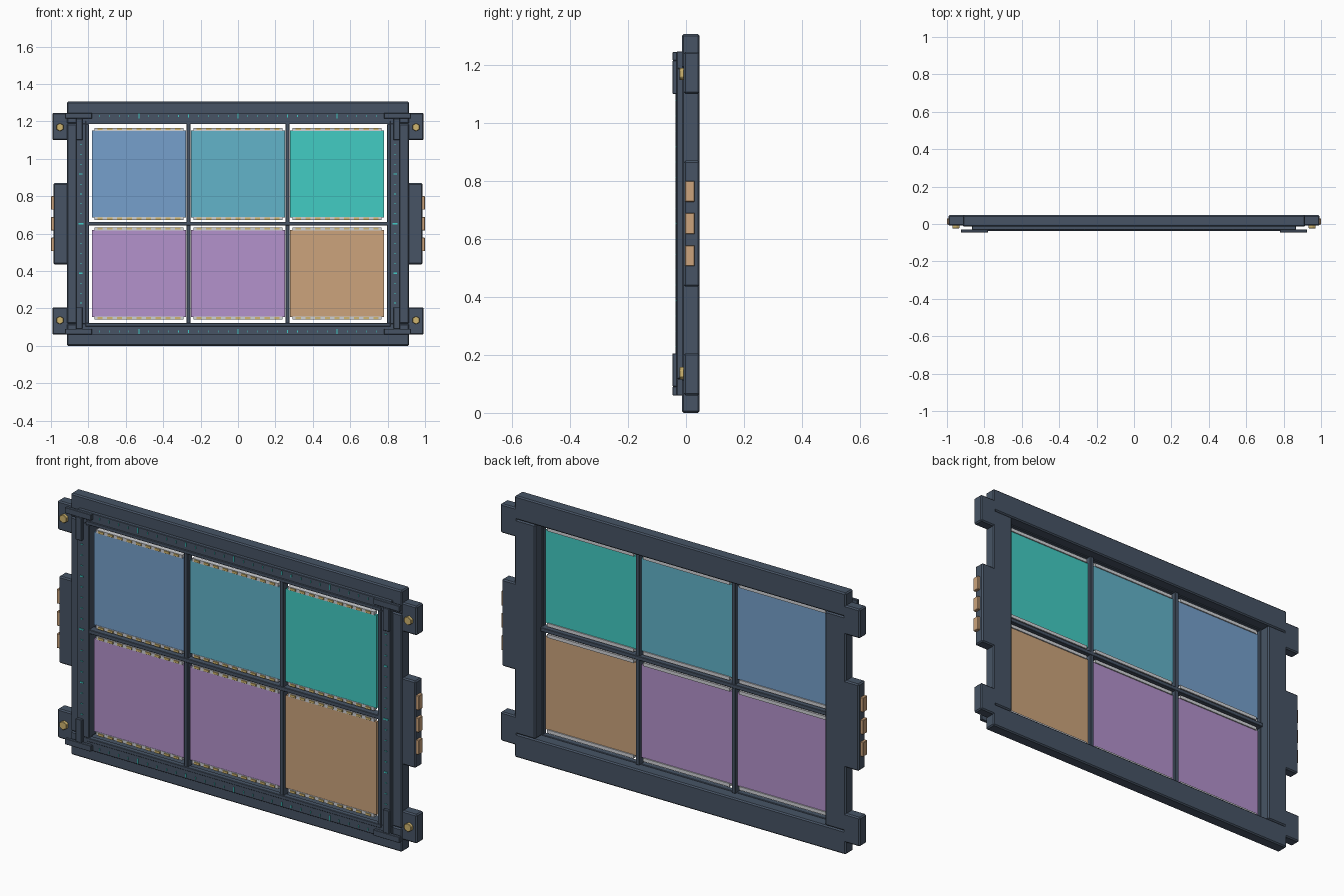
import bpy
from math import pi

if "Cube" in bpy.data.objects:
    bpy.data.objects.remove(bpy.data.objects["Cube"])


def material(name, rgb):
    lin = [((c / 255 + 0.055) / 1.055) ** 2.4 for c in rgb] + [1]
    m = bpy.data.materials.new(name)
    m.use_nodes = True
    m.diffuse_color = lin
    m.node_tree.nodes["Principled BSDF"].inputs["Base Color"].default_value = lin
    return m


slate = material("slate", (71, 84, 101))
blue = material("blue", (118, 160, 204))
teal = material("teal", (98, 180, 202))
turquoise = material("turquoise", (66, 204, 196))
purple = material("purple", (180, 146, 204))
tan = material("tan", (204, 164, 124))
gold = material("gold", (208, 182, 112))
silver = material("silver", (208, 210, 214))
cyan = material("cyan", (64, 205, 200))

MID = 0.6525  # mid height
OPEN_X, OPEN_Z = 0.80, 0.535  # half size of the opening


def finish(ob, name, mat, bevel=0):
    ob.name = name
    ob.data.materials.append(mat)
    if bevel:
        mod = ob.modifiers.new("Bevel", "BEVEL")
        mod.width = bevel
        mod.segments = 1
    return ob


def box(name, x, y, z, mat, bevel=0):
    """Box from (low, high) ranges along each axis."""
    spans = [sorted(r) for r in (x, y, z)]
    bpy.ops.mesh.primitive_cube_add(size=1, location=[(a + b) / 2 for a, b in spans])
    ob = bpy.context.object
    ob.scale = [b - a for a, b in spans]
    bpy.ops.object.transform_apply(location=False, rotation=False, scale=True)
    return finish(ob, name, mat, bevel)


def ring(name, half_x, half_z, in_x, in_z, y, bevel):
    """Four bars around a rectangular opening."""
    for s in (-1, 1):
        box(name + "_rail", (-half_x, half_x), y,
            (MID + s * in_z, MID + s * half_z), slate, bevel)
        box(name + "_stile", (s * in_x, s * half_x), y,
            (MID - in_z, MID + in_z), slate, bevel)


# Main frame, front bezel and raised rim around the opening
ring("frame", 0.915, MID, OPEN_X, OPEN_Z, (-0.014, 0.047), 0.006)
ring("bezel", 0.865, 0.593, OPEN_X, OPEN_Z, (-0.032, -0.01), 0.002)
ring("inner_rim", 0.815, 0.55, 0.797, 0.532, (-0.037, -0.01), 0.002)

# Side plates with connectors
for sx in (-1, 1):
    box("side_plate", (sx * 0.9, sx * 0.986), (-0.008, 0.047),
        (MID - 0.217, MID + 0.217), slate, 0.006)
    for k in (-1, 0, 1):
        zc = MID + k * 0.111
        box("connector", (sx * 0.97, sx), (-0.003, 0.03),
            (zc - 0.036, zc + 0.036), tan, 0.002)

# Corner ears, screws and L brackets
for sx in (-1, 1):
    for sz in (-1, 1):
        def up(d):
            return MID + sz * d
        box("corner_ear", (sx * 0.9, sx * 0.993), (-0.008, 0.047),
            (up(0.447), up(0.592)), slate, 0.006)
        bpy.ops.mesh.primitive_cylinder_add(
            vertices=6, radius=0.022, depth=0.018,
            location=(sx * 0.952, -0.014, up(0.516)), rotation=(pi / 2, 0, 0))
        finish(bpy.context.object, "screw", gold, 0.002)
        box("bracket_arm", (sx * 0.78, sx * 0.925), (-0.046, -0.03),
            (up(0.562), up(0.592)), slate, 0.002)
        box("bracket_leg", (sx * 0.832, sx * 0.866), (-0.046, -0.03),
            (up(0.447), up(0.562)), slate, 0.002)

# Bars dividing the opening
for x in (-0.265, 0.265):
    box("upright_bar", (x - 0.01, x + 0.01), (-0.034, 0.004),
        (MID - OPEN_Z, MID + OPEN_Z), slate, 0.002)
box("cross_bar", (-OPEN_X, OPEN_X), (-0.036, 0.006),
    (MID - 0.01, MID + 0.01), slate, 0.002)

# Coloured panels with contact strips along top and bottom
ROWS = ((-1, (purple, purple, tan)), (1, (blue, teal, turquoise)))
PADS = 9
for sz, colours in ROWS:
    zc = MID + sz * 0.266
    for col, mat in enumerate(colours):
        xc = (col - 1) * 0.53
        box("panel", (xc - 0.251, xc + 0.251), (-0.022, -0.008),
            (zc - 0.232, zc + 0.232), mat)
        for s in (-1, 1):
            z0, z1 = zc + s * 0.23, zc + s * 0.247
            box("contact_strip", (xc - 0.238, xc + 0.238), (-0.024, -0.002),
                (z0, z1), silver)
            for k in range(PADS):
                px = xc + (k - (PADS - 1) / 2) * 0.052
                box("contact_pad", (px - 0.014, px + 0.014), (-0.029, -0.02),
                    (zc + s * 0.234, zc + s * 0.245), gold)


# Scale marks on the bezel
def mark_length(i):
    return 0.013 if i % 10 == 0 else 0.009 if i % 5 == 0 else 0.006


for s in (-1, 1):
    for i in range(-14, 15):
        x, h = i * 0.053, mark_length(i)
        w = 0.003 if i % 5 == 0 else 0.0015
        zc = MID + s * 0.576
        box("scale_mark", (x - w, x + w), (-0.036, -0.031), (zc - h, zc + h), cyan)
    for i in range(-8, 9):
        z, h = MID + i * 0.053, mark_length(i)
        w = 0.003 if i % 5 == 0 else 0.0015
        xc = s * 0.84
        box("scale_mark", (xc - h, xc + h), (-0.036, -0.031), (z - w, z + w), cyan)
